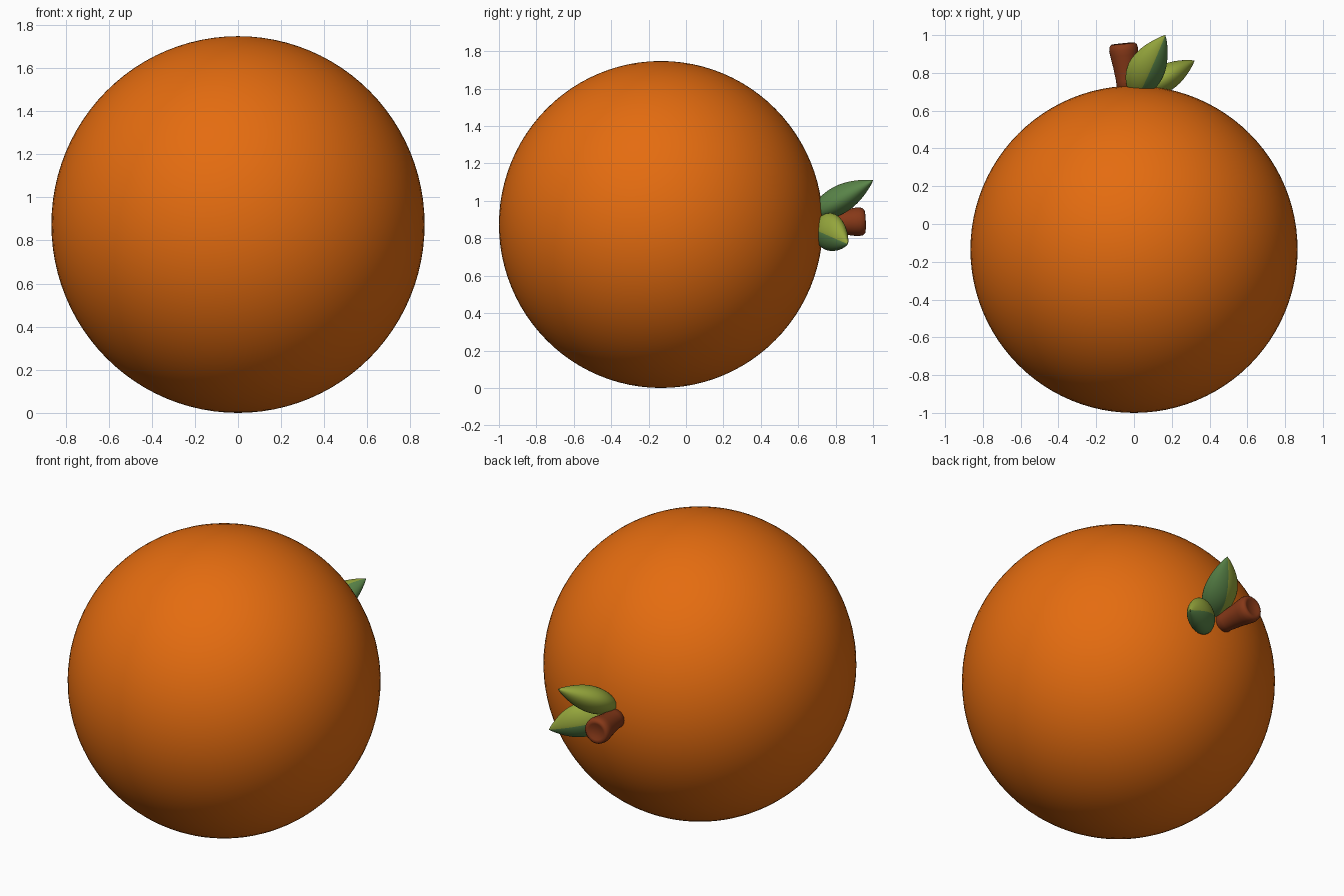
import bpy, bmesh, math
from mathutils import Vector, Matrix

if "Cube" in bpy.data.objects:
    bpy.data.objects.remove(bpy.data.objects["Cube"])


def material(name, rgb):
    m = bpy.data.materials.new(name)
    m.diffuse_color = (*rgb, 1)
    m.use_nodes = True
    m.node_tree.nodes["Principled BSDF"].inputs["Base Color"].default_value = m.diffuse_color
    return m


ORANGE = material("orange_peel", (0.78, 0.15, 0.005))
BROWN = material("stem_brown", (0.24, 0.04, 0.009))
LIGHT = material("leaf_light_green", (0.30, 0.38, 0.045))
DARK = material("leaf_dark_green", (0.10, 0.23, 0.065))


def finish(name, bm, mats):
    bmesh.ops.recalc_face_normals(bm, faces=bm.faces)
    for f in bm.faces:
        f.smooth = True
    me = bpy.data.meshes.new(name)
    bm.to_mesh(me)
    bm.free()
    for m in mats:
        me.materials.append(m)
    ob = bpy.data.objects.new(name, me)
    bpy.context.collection.objects.link(ob)
    return ob


def loft(bm, rings):
    """Skin a list of point rings, closing both ends; returns faces per band."""
    vr = [[bm.verts.new(p) for p in r] for r in rings]
    n = len(vr[0])
    bands = []
    for a, b in zip(vr, vr[1:]):
        bands.append([bm.faces.new((a[i], a[(i + 1) % n], b[(i + 1) % n], b[i]))
                      for i in range(n)])
    bm.faces.new(vr[0])
    bm.faces.new(vr[-1])
    return bands


# Fruit body: very slightly tall sphere
bm = bmesh.new()
bmesh.ops.create_uvsphere(bm, u_segments=96, v_segments=48, radius=1,
                          matrix=Matrix.Translation((0, -0.134, 0.874))
                          @ Matrix.Diagonal((0.866, 0.866, 0.874, 1)))
finish("fruit", bm, [ORANGE])

# Stem: flared stub with a rounded rim and a shallow hollow in its end
start, end = Vector((-0.03, 0.68, 0.88)), Vector((-0.058, 0.955, 0.89))
axis = end - start
rot = axis.to_track_quat('Z', 'Y').to_matrix()
profile = [(0.056, 0), (0.057, 0.3), (0.064, 0.55), (0.074, 0.78), (0.077, 0.88),
           (0.073, 0.96), (0.062, 1.0), (0.048, 0.99), (0.03, 0.965), (0.005, 0.96)]
bm = bmesh.new()
loft(bm, [[start + axis * t + rot @ Vector((r * math.cos(k * math.tau / 32),
                                            r * math.sin(k * math.tau / 32), 0))
           for k in range(32)] for r, t in profile])
finish("stem", bm, [BROWN])


def leaf(name, base, tip, face_dir, half_width, half_thick, bow):
    """Plump pointed leaf: light on the face_dir half, dark on the other."""
    base, tip = Vector(base), Vector(tip)
    along = (tip - base).normalized()
    n = Vector(face_dir)
    n = (n - along * n.dot(along)).normalized()
    w = n.cross(along)
    sides, steps = 32, 24
    rings = []
    for s in range(steps + 1):
        t = 0.08 + 0.918 * s / steps
        r = math.sin(math.pi * t ** 0.85) ** 0.85
        c = base.lerp(tip, t) + n * bow * math.sin(math.pi * t)
        ring = []
        for k in range(sides):
            a = k * math.tau / sides
            sn = math.sin(a)
            ring.append(c + w * half_width * r * math.cos(a)
                        + n * half_thick * r * math.copysign(abs(sn) ** 1.15, sn))
        rings.append(ring)
    bm = bmesh.new()
    for band in loft(bm, rings):
        for k, f in enumerate(band):
            f.material_index = 0 if k < sides // 2 else 1
    ob = finish(name, bm, [LIGHT, DARK])
    # keep the rim between the two halves crisp
    bpy.context.view_layer.objects.active = ob
    ob.select_set(True)
    bpy.ops.object.shade_smooth_by_angle(angle=math.radians(40))
    ob.select_set(False)


leaf("upper_leaf", (0.0, 0.66, 0.91), (0.165, 1.0, 1.11), (-0.85, 0.4, 0.35),
     0.075, 0.1, 0.012)
leaf("side_leaf", (0.03, 0.69, 0.86), (0.32, 0.865, 0.77), (0.1, 0.1, 1),
     0.07, 0.1, 0.015)
